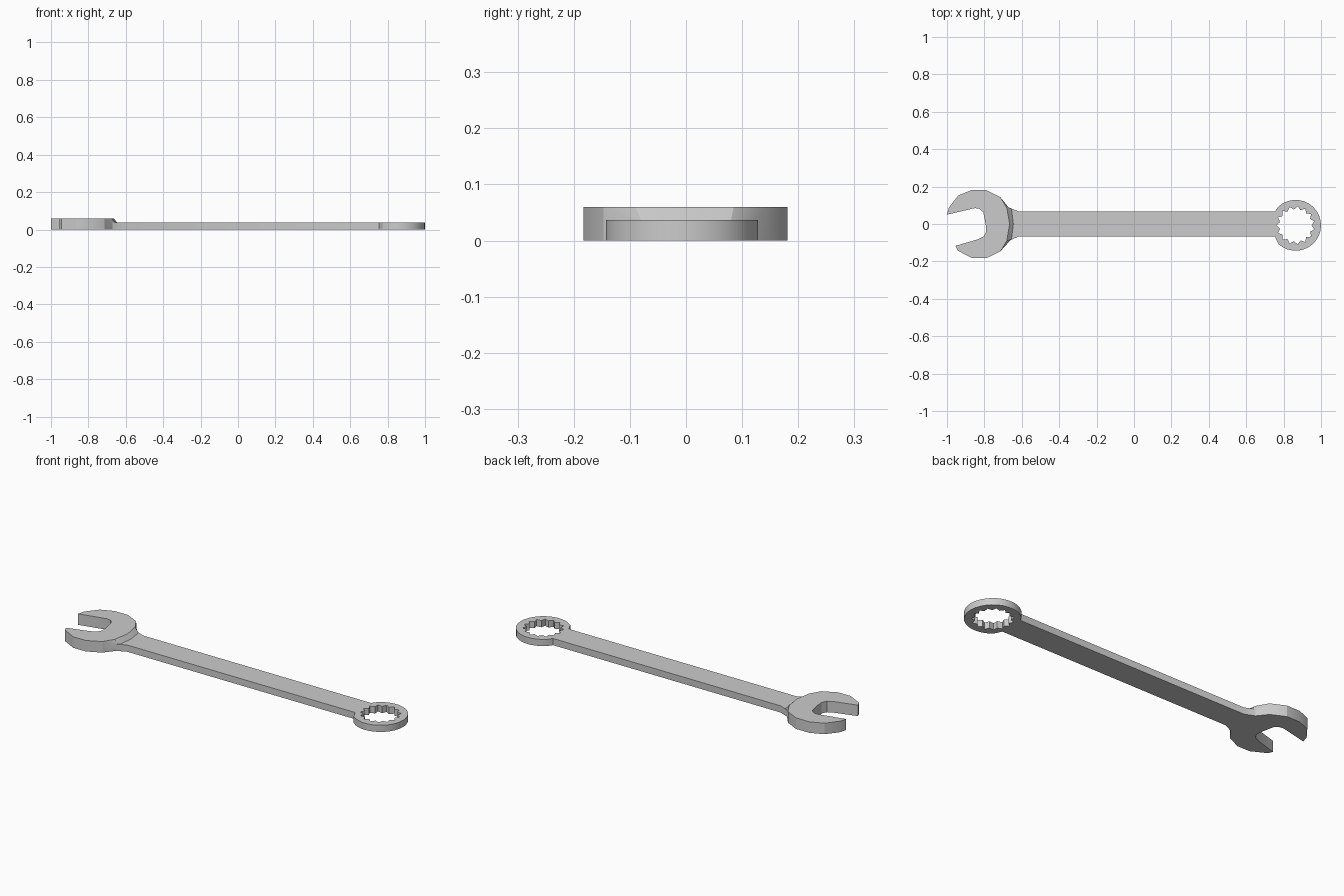
import bpy, bmesh
from math import cos, sin, pi

if "Cube" in bpy.data.objects:
    bpy.data.objects.remove(bpy.data.objects["Cube"])

HEAD_Z, BAR_Z = 0.06, 0.0365
bm = bmesh.new()
heights = {}


def vert(x, y, z=BAR_Z):
    v = bm.verts.new((x, y, 0))
    heights[v] = z
    return v


# Open jaw: outline from upper shoulder around the prongs to lower shoulder
jaw = [vert(x, y, HEAD_Z) for x, y in [
    (-0.79, 0.181), (-0.87, 0.181), (-0.94, 0.152), (-0.99, 0.088), (-1.0, 0.05),
    (-0.85, 0.085), (-0.825, 0.081), (-0.806, 0.063), (-0.793, 0.0), (-0.79, -0.04),
    (-0.803, -0.066), (-0.835, -0.082), (-0.955, -0.117), (-0.943, -0.142),
    (-0.865, -0.183), (-0.79, -0.183)]]

# Rear rim of the jaw, and the foot of its slope on the handle
rim = [vert(x, y, HEAD_Z) for x, y in [
    (-0.715, -0.147), (-0.68, -0.09), (-0.665, 0.0), (-0.68, 0.085), (-0.715, 0.144)]]
foot = [vert(x, y) for x, y in [
    (-0.672, -0.092), (-0.655, -0.08), (-0.645, 0.0), (-0.655, 0.08), (-0.672, 0.09)]]
bm.faces.new(jaw + rim)
for i in range(4):
    bm.faces.new((rim[i], foot[i], foot[i + 1], rim[i + 1]))

# Ring end with a toothed opening
CX, CY, R, N = 0.864, -0.007, 0.136, 30
outer, inner = [], []
for i in range(N):
    a = 2 * pi * i / N
    r = 0.103 if i % 2 else 0.085
    outer.append(vert(CX + R * cos(a), CY + R * sin(a)))
    inner.append(vert(CX + r * cos(a), CY + r * sin(a)))
for i in range(N):
    j = (i + 1) % N
    bm.faces.new((outer[i], outer[j], inner[j], inner[i]))

# Handle between the neck and the ring
first, last = 12, 18
outer[first].co.y, outer[last].co.y = 0.068, -0.068
low, high = vert(-0.62, -0.068), vert(-0.62, 0.068)
bm.faces.new([low, high] + foot[::-1])
bm.faces.new([low] + outer[first:last + 1][::-1] + [high])

# Thicken: copy the layout up to its heights and wall the boundary
faces, rims = list(bm.faces), [e for e in bm.edges if e.is_boundary]
tops = {v: bm.verts.new((v.co.x, v.co.y, z)) for v, z in heights.items()}
for f in faces:
    bm.faces.new([tops[v] for v in f.verts])
for e in rims:
    a, b = e.verts
    bm.faces.new((a, b, tops[b], tops[a]))
bmesh.ops.recalc_face_normals(bm, faces=bm.faces)

mesh = bpy.data.meshes.new("combination_spanner")
bm.to_mesh(mesh)
bm.free()
spanner = bpy.data.objects.new("combination_spanner", mesh)
bpy.context.collection.objects.link(spanner)
spanner.select_set(True)
bpy.context.view_layer.objects.active = spanner
bpy.ops.object.shade_smooth_by_angle(angle=0.45)
